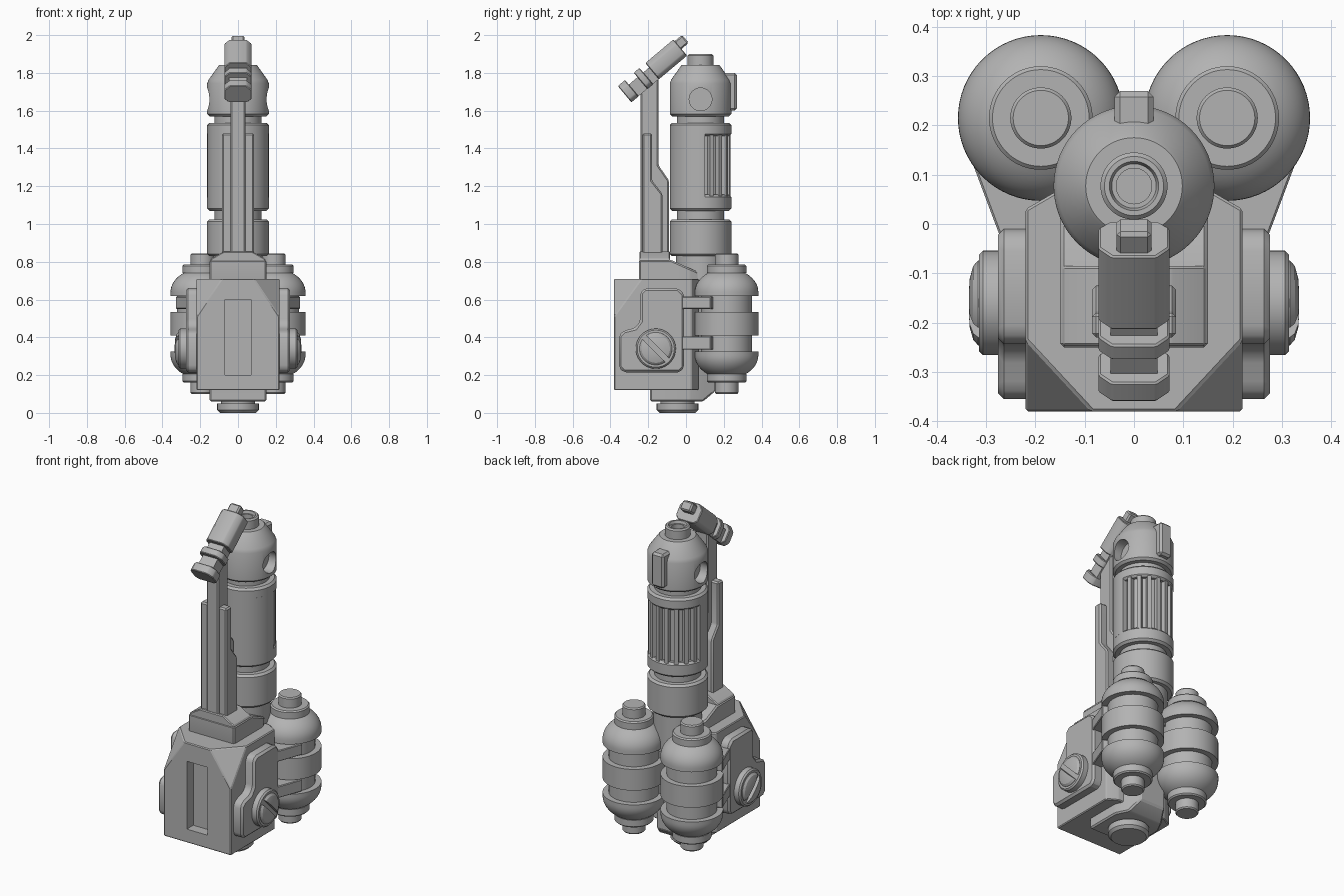
import bpy, bmesh
from math import sin, cos, pi, radians
from mathutils import Matrix, Vector

if "Cube" in bpy.data.objects:
    bpy.data.objects.remove(bpy.data.objects["Cube"])

GREY = (0.45, 0.45, 0.45, 1)
metal = bpy.data.materials.new("grey_metal")
metal.use_nodes = True
metal.diffuse_color = GREY
metal.node_tree.nodes["Principled BSDF"].inputs["Base Color"].default_value = GREY


def make(name, bm, bevel=0, cutters=(), matrix=None):
    """Turn a bmesh into a finished object with bevel, cuts and sharp edges."""
    if matrix:
        bm.transform(matrix)
    bmesh.ops.recalc_face_normals(bm, faces=bm.faces)
    mesh = bpy.data.meshes.new(name)
    bm.to_mesh(mesh)
    bm.free()
    mesh.materials.append(metal)
    ob = bpy.data.objects.new(name, mesh)
    bpy.context.collection.objects.link(ob)
    if bevel:
        mod = ob.modifiers.new("bevel", "BEVEL")
        mod.width, mod.segments = bevel, 1
        mod.limit_method, mod.angle_limit = "ANGLE", radians(25)
    for cutter in cutters:
        cutter.hide_render = True
        mod = ob.modifiers.new("cut", "BOOLEAN")
        mod.operation, mod.object, mod.solver = "DIFFERENCE", cutter, "EXACT"
    if ob.modifiers:
        graph = bpy.context.evaluated_depsgraph_get()
        ob.data = bpy.data.meshes.new_from_object(ob.evaluated_get(graph))
        ob.modifiers.clear()
    for cutter in cutters:
        bpy.data.objects.remove(cutter)
    ob.data.shade_smooth()
    ob.data.set_sharp_from_angle(angle=radians(24))
    return ob


def prism(name, pts, axis, a, b, bevel=0, planes=(), cutters=(), matrix=None):
    """Extrude a 2D outline along an axis, optionally trimmed by planes."""
    place = {"x": lambda p, t: (t, p[0], p[1]),
             "y": lambda p, t: (p[0], t, p[1]),
             "z": lambda p, t: (p[0], p[1], t)}[axis]
    bm = bmesh.new()
    low, high = ([bm.verts.new(place(p, t)) for p in pts] for t in (a, b))
    bm.faces.new(low)
    bm.faces.new(high)
    for i in range(len(pts)):
        j = (i + 1) % len(pts)
        bm.faces.new((low[i], low[j], high[j], high[i]))
    for co, no in planes:
        geom = bm.verts[:] + bm.edges[:] + bm.faces[:]
        bmesh.ops.bisect_plane(bm, geom=geom, plane_co=co, plane_no=no, clear_outer=True)
        rim = [e for e in bm.edges if e.is_boundary]
        bmesh.ops.holes_fill(bm, edges=rim, sides=0)
    return make(name, bm, bevel, cutters, matrix)


def box(name, x, y, z, bevel=0, **extra):
    return prism(name, rect(x, y), "z", z[0], z[1], bevel, **extra)


def rect(x, y):
    return [(x[0], y[0]), (x[1], y[0]), (x[1], y[1]), (x[0], y[1])]


def lathe(name, profile, matrix, cutters=(), steps=64):
    """Revolve (radius, height) points around local z."""
    bm = bmesh.new()
    rings = [[bm.verts.new((r * cos(2 * pi * i / steps), r * sin(2 * pi * i / steps), z))
              for i in range(steps)] for r, z in profile]
    for a, b in zip(rings, rings[1:]):
        for i in range(steps):
            j = (i + 1) % steps
            bm.faces.new((a[i], a[j], b[j], b[i]))
    bm.faces.new(rings[0])
    bm.faces.new(rings[-1])
    return make(name, bm, 0, cutters, matrix)


def drum(r, z0, z1, c=0.012):
    return [(r - c, z0), (r, z0 + c), (r, z1 - c), (r - c, z1)]


def mirrored(pts):
    return pts + [(-x, y) for x, y in reversed(pts)]


# Main housing with clipped front corners and a slot in the front
slot = box("slot_cutter", (-0.068, 0.068), (-0.5, -0.32), (0.2, 0.6))
corners = []
for s in (-1, 1):
    a, b, c = Vector((s * 0.22, -0.235, 0.71)), Vector((s * 0.085, -0.38, 0.71)), Vector((s * 0.22, -0.38, 0.51))
    n = (b - a).cross(c - a)
    corners.append((a, n if n.z > 0 else -n))
prism("main_housing", mirrored([(0.22, -0.38), (0.22, 0.03), (0.16, 0.065)]), "z",
      0.12, 0.71, 0.005, corners, [slot])

# Inner frame behind the housing, tapered to the back
taper = [((s * 0.15, 0.02, 0), (s * 0.14, 0.07, 0)) for s in (-1, 1)]
prism("inner_frame", [(-0.19, 0.06), (0.09, 0.06), (0.155, 0.115), (0.155, 0.7), (0.1, 0.73),
                      (-0.08, 0.81), (-0.25, 0.81), (-0.25, 0.65), (-0.19, 0.5)],
      "x", -0.15, 0.15, 0.008, taper)
lathe("bottom_knob", [(0.095, 0), (0.11, 0.015), (0.11, 0.05), (0.09, 0.05), (0.09, 0.08)],
      Matrix.Translation((0, -0.045, 0)))

# Post, its base and side rails
prism("post_base", mirrored([(0.145, 0.75), (0.145, 0.815), (0.075, 0.855)]), "y", -0.247, -0.085, 0.005)
prism("post", [(-0.24, 0.8), (-0.24, 1.78), (-0.145, 1.8), (-0.145, 1.31), (-0.09, 1.23), (-0.09, 0.8)],
      "x", -0.04, 0.04, 0.008)
for side, s in (("left", 1), ("right", -1)):
    prism(side + "_rail", [(-0.23, 0.8), (-0.23, 1.48), (-0.18, 1.48), (-0.18, 1.23), (-0.125, 1.16), (-0.125, 0.8)],
          "x", s * 0.03, s * 0.085, 0.008)

# Tilted head on the post
tilt = radians(40)
head = Matrix(((1, 0, 0, 0), (0, -sin(tilt), cos(tilt), -0.325),
               (0, cos(tilt), sin(tilt), 1.687), (0, 0, 0, 1)))
section = mirrored([(0.05, -0.056), (0.072, -0.036), (0.072, 0.028), (0.045, 0.056)])
for name, a, b in (("head_end_rib", 0, 0.05), ("head_middle_rib", 0.11, 0.15), ("head_body", 0.19, 0.385)):
    prism(name, section, "z", a, b, 0.004, matrix=head)
box("head_core", (-0.048, 0.048), (-0.055, 0.025), (0.02, 0.3), matrix=head)
box("head_tip", (-0.035, 0.035), (-0.01, 0.045), (0.37, 0.435), 0.008, matrix=head)

# Barrel: stacked drums, domed top with bore and two side ports
axis = Matrix.Translation((0, 0.077, 0))
lathe("barrel_base", [(0.13, 0.6), (0.13, 0.83)] + drum(0.163, 0.83, 1.025)
      + [(0.125, 1.025), (0.125, 1.1)], axis)
lathe("barrel_lower_collar", drum(0.163, 1.07, 1.155), axis)
lathe("barrel_upper_collar", drum(0.163, 1.465, 1.535), axis)
lathe("barrel_neck", [(0.125, 1.5), (0.125, 1.6)], axis)
ports = [lathe("port_cutter", [(0.06, 0.105), (0.06, 0.3)],
               axis @ Matrix.Translation((0, 0, 1.66)) @ Matrix.Rotation(s * pi / 2, 4, "Y"))
         for s in (-1, 1)]
lathe("barrel_top", [(0.15, 1.57), (0.163, 1.582), (0.163, 1.745), (0.155, 1.765), (0.105, 1.835), (0.098, 1.842),
                     (0.068, 1.842), (0.068, 1.892), (0.06, 1.9), (0.05, 1.9), (0.045, 1.885),
                     (0.036, 1.885), (0.036, 1.82)], axis, ports)

# Vented middle of the barrel: plain front, ribbed recess at the back
outline = []
for i in range(180):
    angle = 2 * pi * i / 180
    degree = 2 * i
    if 8 < degree < 172:
        radius = 0.158 if (degree - 8) % 20 >= 10 else 0.135
    else:
        radius = 0.163
    outline.append((radius * cos(angle), radius * sin(angle) + 0.077))
prism("barrel_vents", outline, "z", 1.14, 1.48)
box("barrel_fin", (-0.04, 0.04), (0.19, 0.27), (1.6, 1.8), 0.012)

# Side equipment: plates, knobs, tanks and straps
plate = [(-0.243, 0.635), (-0.217, 0.66), (-0.042, 0.66), (-0.01, 0.63), (-0.01, 0.24), (-0.032, 0.215),
         (-0.33, 0.215), (-0.355, 0.24), (-0.355, 0.41), (-0.33, 0.435), (-0.27, 0.45), (-0.243, 0.485)]
dome = [(0.168 * cos(t), 0.125 * sin(t)) for t in (radians(d) for d in range(0, 55, 6))]
half = [(0.168, 0.0625), (0.135, 0.0625), (0.135, 0.147)]
half += [(r, 0.147 + h) for r, h in [(0.168, 0)] + [(r, h + 0.02) for r, h in dome]]
half += [(0.105, 0.267), (0.105, 0.305), (0.098, 0.312), (0.062, 0.312), (0.062, 0.365), (0.056, 0.372)]
tank = [(r, -h) for r, h in reversed(half)] + half
for side, s in (("left", 1), ("right", -1)):
    prism(side + "_side_plate", plate, "x", s * 0.2, s * 0.276, 0.012)
    knob = Matrix.Translation((0, -0.16, 0.34)) @ Matrix.Rotation(s * pi / 2, 4, "Y")
    lathe(side + "_knob_ring", drum(0.106, 0.25, 0.314, 0.008), knob)
    groove = box("groove_cutter", (-0.2, 0.2), (-0.014, 0.014), (0.312, 0.4),
                 matrix=knob @ Matrix.Rotation(s * pi / 4, 4, "Z"))
    lathe(side + "_knob_cap", [(0.088, 0.3), (0.086, 0.316), (0.075, 0.326), (0.05, 0.333), (0.02, 0.335)],
          knob, [groove])
    lathe(side + "_tank", tank, Matrix.Translation((s * 0.189, 0.215, 0.4725)))
    for level, z in (("lower", (0.335, 0.405)), ("upper", (0.55, 0.615))):
        prism(side + "_" + level + "_strap",
              [(s * x, y) for x, y in ((0.18, -0.035), (0.268, -0.035), (0.33, 0.13), (0.2, 0.2))],
              "z", z[0], z[1], 0.004)
